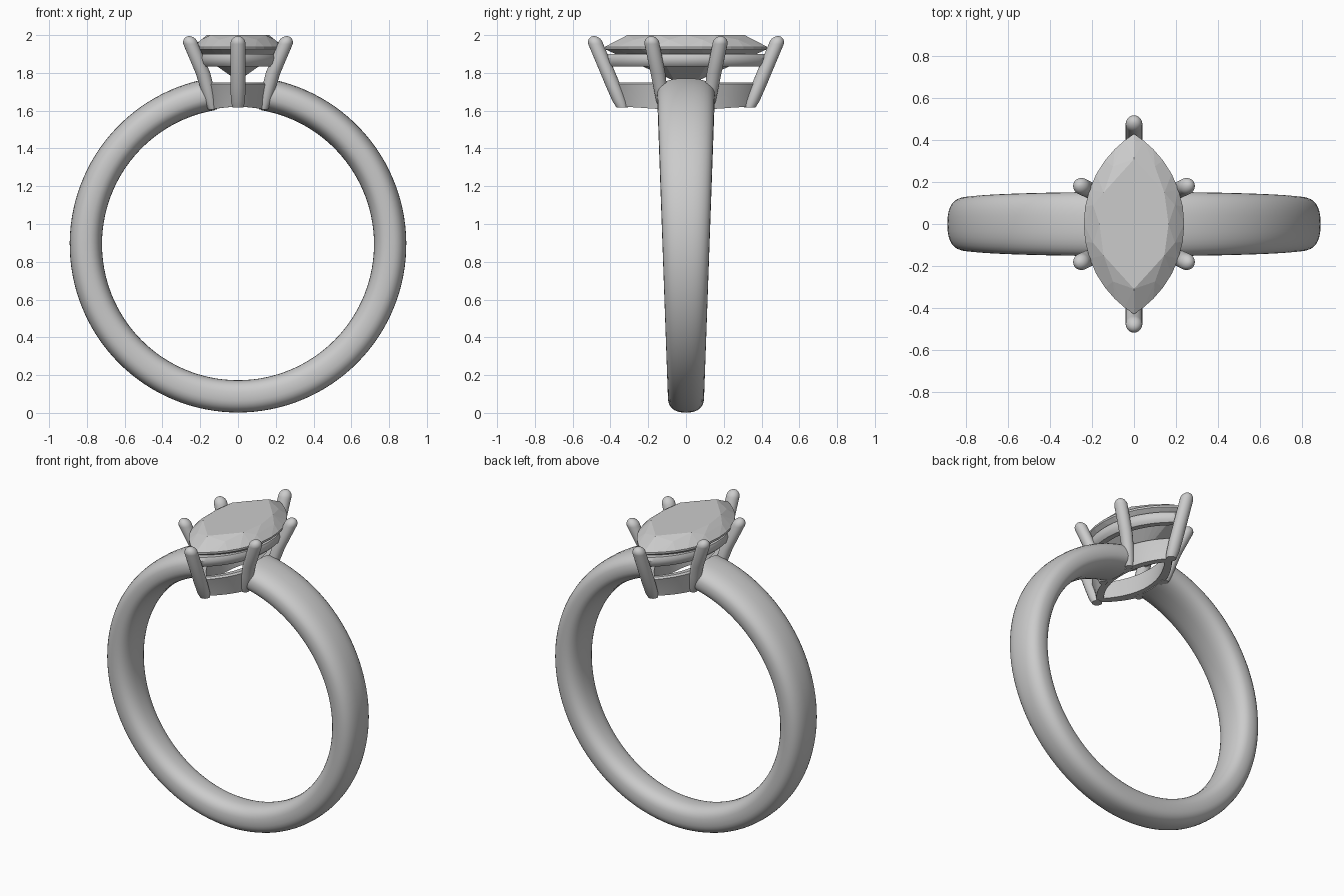
import bpy, bmesh
from math import sin, cos, pi, sqrt, radians, copysign

if "Cube" in bpy.data.objects:
    bpy.data.objects.remove(bpy.data.objects["Cube"])

CZ, R_OUT, R_IN = 0.893, 0.891, 0.72       # finger circle centre and band radii


def make(name, bm, angle=None):
    bmesh.ops.recalc_face_normals(bm, faces=bm.faces)
    me = bpy.data.meshes.new(name)
    bm.to_mesh(me)
    bm.free()
    ob = bpy.data.objects.new(name, me)
    bpy.context.collection.objects.link(ob)
    if angle:
        bpy.ops.object.select_all(action='DESELECT')
        ob.select_set(True)
        bpy.context.view_layer.objects.active = ob
        bpy.ops.object.shade_smooth_by_angle(angle=radians(angle))
    return ob


def loft(name, rings, closed=False, angle=40):
    """Skin a list of equal point loops; cap the ends unless closed."""
    bm = bmesh.new()
    vs = [[bm.verts.new(p) for p in r] for r in rings]
    n = len(vs[0])
    for i in range(len(vs) if closed else len(vs) - 1):
        a, b = vs[i], vs[(i + 1) % len(vs)]
        for j in range(n):
            k = (j + 1) % n
            bm.faces.new((a[j], a[k], b[k], b[j]))
    if not closed:
        bm.faces.new(vs[0])
        bm.faces.new(vs[-1])
    return make(name, bm, angle)


def marquise(l, w, n):
    """Pointed oval made of two arcs, half length l along y, half width w."""
    r = (l * l + w * w) / (2 * w)
    pts = []
    for i in range(n):
        t = 2 * pi * i / n
        y = l * sin(t)
        x = sqrt(r * r - y * y) - (r - w)
        pts.append((copysign(max(x, 0), cos(t)), y))
    return pts


# Band: rounded section, tapering to the bottom, open inside the head
rings = []
gap = radians(9.7)
for i in range(121):
    a = gap + (2 * pi - 2 * gap) * i / 120
    hy = 0.0925 + 0.036 * (CZ + 0.8 * cos(a))
    ring = []
    for j in range(32):
        t = 2 * pi * j / 32
        c, s = cos(t), sin(t)
        r = (R_OUT + R_IN) / 2 + (R_OUT - R_IN) / 2 * copysign(abs(c) ** 0.8, c)
        y = hy * copysign(abs(s) ** 0.8, s)
        ring.append((r * sin(a), y, CZ + r * cos(a)))
    rings.append(ring)
loft("band", rings)


# Head rails: flared marquise hoops
def rail(name, profile, follow_finger=False):
    loops = []
    for l, w, z in profile:
        loop = []
        for x, y in marquise(l, w, 64):
            zz = z
            if follow_finger and z < 1.65:
                zz = z - 0.72 + sqrt(0.72 ** 2 - x * x)
            loop.append((x, y, zz))
        loops.append(loop)
    loft(name, loops, closed=True)


rail("lower_rail", [(0.335, 0.15, 1.62), (0.35, 0.16, 1.68), (0.375, 0.172, 1.74),
                    (0.36, 0.162, 1.75), (0.32, 0.122, 1.745), (0.275, 0.10, 1.62)], True)
rail("upper_rail", [(0.405, 0.205, 1.835), (0.42, 0.22, 1.85), (0.428, 0.228, 1.88),
                    (0.415, 0.22, 1.90), (0.37, 0.18, 1.90), (0.35, 0.165, 1.865),
                    (0.36, 0.17, 1.835)])


# Prongs: leaning pins with domed tips
def prong(name, path, sx, sy):
    levels = list(path)
    x1, y1, z1, r1 = path[-1]
    x0, y0, z0, _ = path[-2]
    for k in range(1, 7):
        t = pi / 2 * k / 6.3
        z = z1 + 0.042 * sin(t)
        f = (z - z1) / (z1 - z0) * 0.5
        levels.append((x1 + (x1 - x0) * f, y1 + (y1 - y0) * f, z, r1 * cos(t)))
    loops = [[(sx * x + r * cos(2 * pi * j / 20), sy * y + r * sin(2 * pi * j / 20), z)
              for j in range(20)] for x, y, z, r in levels]
    loft(name, loops, angle=50)


END = [(0, 0.338, 1.617, 0.03), (0, 0.352, 1.65, 0.037), (0, 0.38, 1.72, 0.04),
       (0, 0.478, 1.953, 0.04)]
SIDE = [(0.135, 0.118, 1.607, 0.023), (0.147, 0.126, 1.65, 0.031), (0.163, 0.136, 1.72, 0.036),
        (0.186, 0.149, 1.80, 0.039), (0.25, 0.18, 1.953, 0.04)]
for sy, where in ((-1, "front"), (1, "back")):
    prong(where + "_prong", END, 1, sy)
    prong(where + "_left_prong", SIDE, -1, sy)
    prong(where + "_right_prong", SIDE, 1, sy)

# Gem: faceted brilliant as the hull of its girdle, crown and pavilion points
bm = bmesh.new()


def add(pts, z):
    for x, y in pts:
        bm.verts.new((x, y, z))


add(marquise(0.43, 0.24, 32), 1.926)
add(marquise(0.43, 0.24, 32), 1.938)
add([(0.145, 0.15), (-0.145, 0.15), (0.145, -0.15), (-0.145, -0.15),
     (0.0, 0.31), (0.0, -0.31), (0.165, 0.0), (-0.165, 0.0)], 2.0)
add([(sx * x, sy * y) for x, y in ((0.195, 0.09), (0.10, 0.275))
     for sx in (-1, 1) for sy in (-1, 1)], 1.976)
add([(sx * 0.125, sy * 0.11) for sx in (-1, 1) for sy in (-1, 1)], 1.845)
add([(0, 0.06), (0, -0.06)], 1.757)
res = bmesh.ops.convex_hull(bm, input=bm.verts[:])
loose = [v for v in bm.verts if not v.link_faces]
bmesh.ops.delete(bm, geom=loose, context='VERTS')
make("gem", bm)
